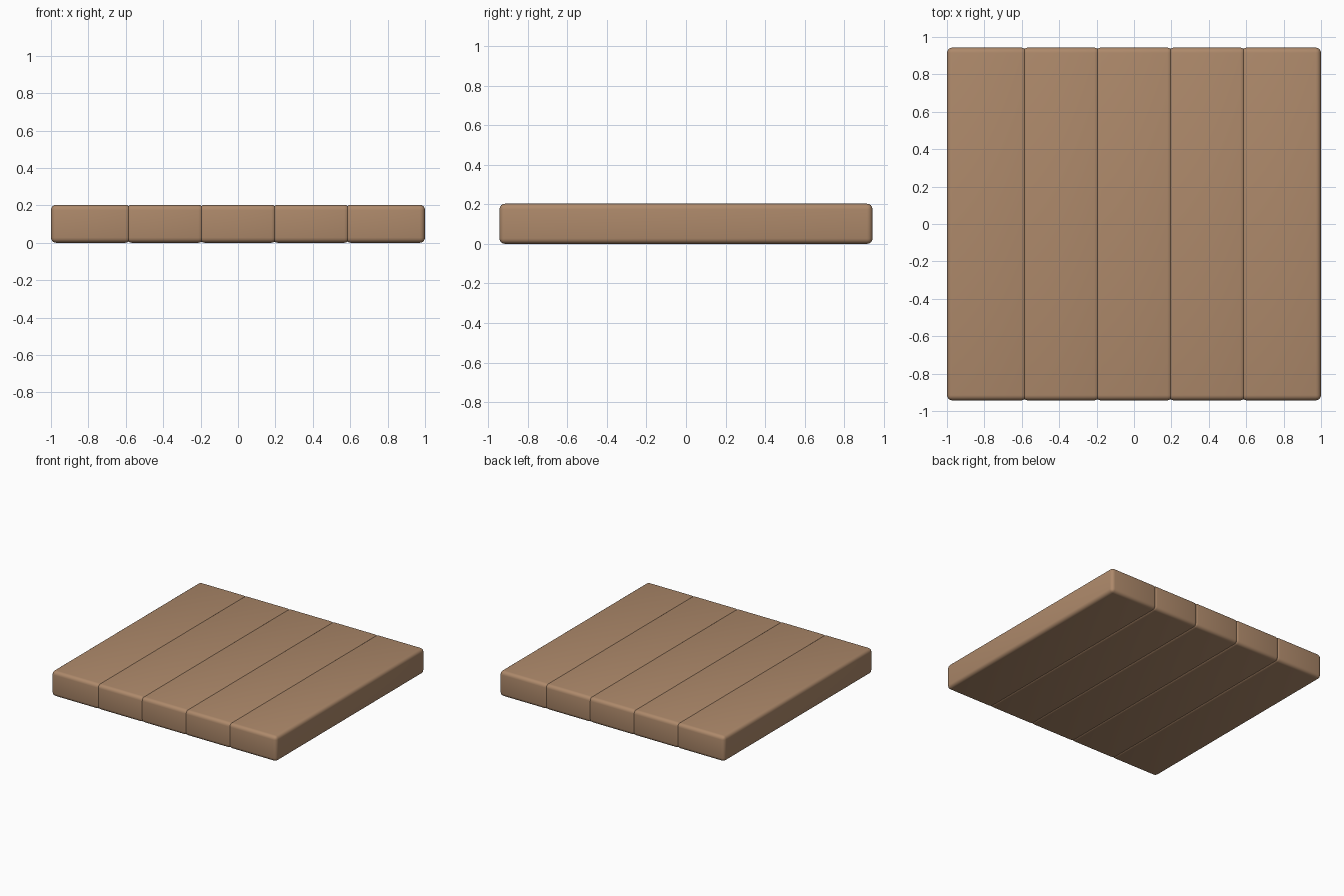
import bpy

if "Cube" in bpy.data.objects:
    bpy.data.objects.remove(bpy.data.objects["Cube"])

wood = bpy.data.materials.new("brown wood")
wood.diffuse_color = (0.42, 0.25, 0.145, 1)
wood.use_nodes = True
wood.node_tree.nodes["Principled BSDF"].inputs["Base Color"].default_value = wood.diffuse_color

HALF_LEN = 0.943
HEIGHT = 0.203
SEAMS = [-0.585, -0.195, 0.195, 0.585]
OVERLAP = 0.011


def plank(name, x0, x1):
    # one rounded board running front to back
    bpy.ops.mesh.primitive_cube_add(size=1, location=((x0 + x1) / 2, 0, HEIGHT / 2))
    ob = bpy.context.object
    ob.name = name
    ob.scale = (x1 - x0, 2 * HALF_LEN, HEIGHT)
    bpy.ops.object.transform_apply(location=False, rotation=False, scale=True)
    bev = ob.modifiers.new("rounded edges", "BEVEL")
    bev.width = 0.028
    bev.segments = 4
    bpy.ops.object.modifier_apply(modifier=bev.name)
    bpy.ops.object.shade_smooth_by_angle()
    ob.data.materials.append(wood)


# five boards side by side, slightly overlapping at the seams
lefts = [-1.0] + [s - OVERLAP for s in SEAMS]
rights = [s + OVERLAP for s in SEAMS] + [1.0]
for i, (a, b) in enumerate(zip(lefts, rights)):
    plank(f"floor_plank_{i + 1}", a, b)
